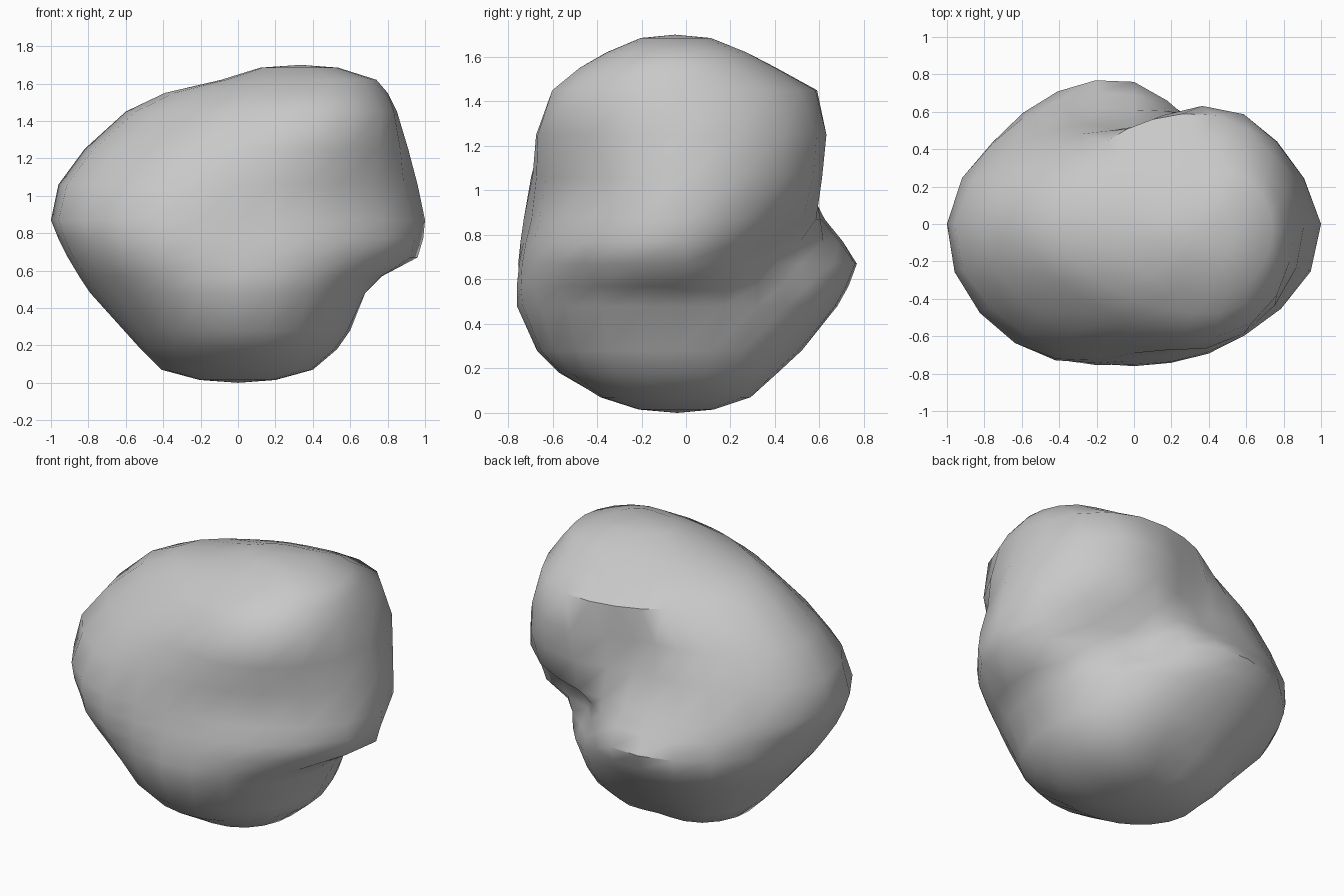
import bpy
import bmesh
from math import cos, sin, pi, radians

cube = bpy.data.objects.get("Cube")
if cube:
    bpy.data.objects.remove(cube, do_unlink=True)

SEGMENTS = 24
STEP = SEGMENTS // 8

# Horizontal sections of the boulder in hundredths of a unit:
# (height, centre x, centre y), then the radius every 45 degrees from +x
sections = [
    ((7, 0, -4), (40, 41, 32, 40, 41, 36, 34, 40)),
    ((18, 0, -5), (53, 54, 46, 54, 52, 49, 52, 54)),
    ((28, 0, -5), (60, 60, 57, 62, 61, 59, 62, 62)),
    ((48, 0, 0), (68, 64, 67, 78, 79, 76, 76, 75)),
    ((57, 0, 0), (77, 61, 72, 82, 85, 82, 76, 80)),     # waist under the ledge
    ((67, 0, 0), (96, 57, 76, 84, 91, 88, 75, 84)),     # lip of the ledge
    ((77, 0, 0), (99, 60, 69, 82, 96, 90, 73, 84)),
    ((87, 0, 0), (100, 74, 61, 79, 100, 90, 71, 81)),
    ((106, 0, 0), (96, 81, 52, 69, 96, 83, 69, 77)),
    ((125, 0, 0), (91, 83, 52, 61, 82, 69, 65, 83)),
    ((145, 10, 0), (75, 72, 56, 51, 70, 55, 56, 75)),
    ((155, 20, -4), (60, 55, 43, 44, 59, 44, 42, 55)),
    ((162, 33, -5), (41, 40, 31, 34, 42, 35, 30, 38)),
]


def smooth_radius(radii, i):
    """Closed Catmull-Rom interpolation of the section radii."""
    k, t = i // STEP, (i % STEP) / STEP
    a, b, c, d = (radii[(k + n) % 8] for n in (-1, 0, 1, 2))
    return b + t / 2 * (c - a + t * (2*a - 5*b + 4*c - d + t * (3*(b - c) + d - a)))


def section_ring(bm, centre, radii, scale=1.0, height=None):
    z, cx, cy = centre
    ring = []
    for i in range(SEGMENTS):
        angle = 2 * pi * i / SEGMENTS
        r = smooth_radius(radii, i) * scale
        point = (cx + r * cos(angle), cy + r * sin(angle), z if height is None else height)
        ring.append(bm.verts.new([p / 100 for p in point]))
    return ring


def bridge(bm, lower, upper):
    for i in range(SEGMENTS):
        j = (i + 1) % SEGMENTS
        bm.faces.new((lower[i], lower[j], upper[j], upper[i]))


# Loft the sections, with a flatter inner ring closing each end
bm = bmesh.new()
rings = [section_ring(bm, *sections[0], scale=0.5, height=1.5)]
rings += [section_ring(bm, *s) for s in sections]
rings.append(section_ring(bm, *sections[-1], scale=0.5, height=168.5))
for lower, upper in zip(rings, rings[1:]):
    bridge(bm, lower, upper)
for ring, height in ((rings[0], 0.0), (rings[-1], 1.7)):
    tip = bm.verts.new((sum(v.co.x for v in ring) / SEGMENTS,
                        sum(v.co.y for v in ring) / SEGMENTS, height))
    for i in range(SEGMENTS):
        bm.faces.new((ring[i], ring[(i + 1) % SEGMENTS], tip))
bmesh.ops.recalc_face_normals(bm, faces=bm.faces)

mesh = bpy.data.meshes.new("boulder")
bm.to_mesh(mesh)
bm.free()
boulder = bpy.data.objects.new("boulder", mesh)
bpy.context.collection.objects.link(boulder)

# Plain stone colour
stone = bpy.data.materials.new("grey stone")
stone.use_nodes = True
colour = (0.58, 0.58, 0.58, 1.0)
stone.diffuse_color = colour
stone.node_tree.nodes["Principled BSDF"].inputs["Base Color"].default_value = colour
mesh.materials.append(stone)

# Soft shading that keeps the ledge crisp
bpy.ops.object.select_all(action="DESELECT")
boulder.select_set(True)
bpy.context.view_layer.objects.active = boulder
bpy.ops.object.shade_smooth_by_angle(angle=radians(45))
